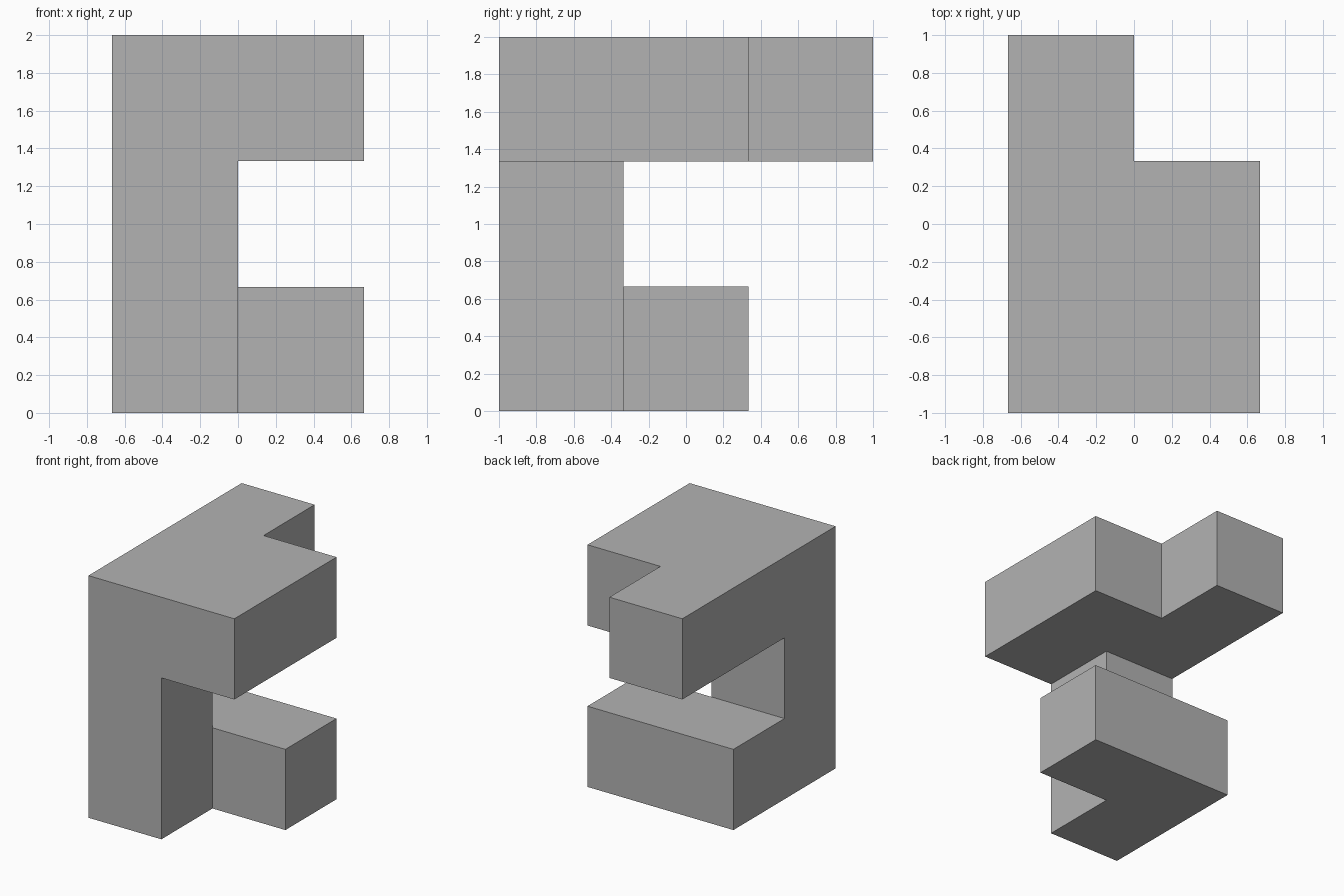
import bpy
import bmesh
from mathutils import Vector

default = bpy.data.objects.get("Cube")
if default:
    bpy.data.objects.remove(default, do_unlink=True)

UNIT = 2 / 3

# Grid cells (x, y, z) of the puzzle piece
bottom_arm = [(0, 0, 0), (0, 1, 0), (1, 1, 0)]
column = [(0, 0, 1)]
top_slab = [(0, 0, 2), (0, 1, 2), (0, 2, 2), (1, 0, 2), (1, 1, 2)]
cells = set(bottom_arm + column + top_slab)


def add_outer_faces(bm, cell):
    """Add the sides of one cell that do not touch another cell."""
    for axis in range(3):
        for sign in (-1, 1):
            neighbour = list(cell)
            neighbour[axis] += sign
            if tuple(neighbour) in cells:
                continue
            normal, u = Vector(), Vector()
            normal[axis] = sign
            u[(axis + 1) % 3] = 1
            v = normal.cross(u)
            centre = Vector(cell) + Vector((0, -1, 0.5)) - Vector((0.5, 0, 0))
            corners = (-u - v, u - v, u + v, v - u)
            bm.faces.new([bm.verts.new((centre + (normal + c) / 2) * UNIT)
                          for c in corners])


# Join the cells into one closed block with clean flat sides
bm = bmesh.new()
for cell in sorted(cells):
    add_outer_faces(bm, cell)
bmesh.ops.remove_doubles(bm, verts=bm.verts, dist=0.001)
bmesh.ops.dissolve_limit(bm, angle_limit=0.01, verts=bm.verts, edges=bm.edges)
bmesh.ops.recalc_face_normals(bm, faces=bm.faces)
mesh = bpy.data.meshes.new("puzzle_block")
bm.to_mesh(mesh)
bm.free()

# Plain grey
grey = bpy.data.materials.new("grey")
grey.use_nodes = True
colour = (0.45, 0.45, 0.45, 1)
grey.diffuse_color = colour
grey.node_tree.nodes["Principled BSDF"].inputs["Base Color"].default_value = colour
mesh.materials.append(grey)

block = bpy.data.objects.new("puzzle_block", mesh)
bpy.context.collection.objects.link(block)
